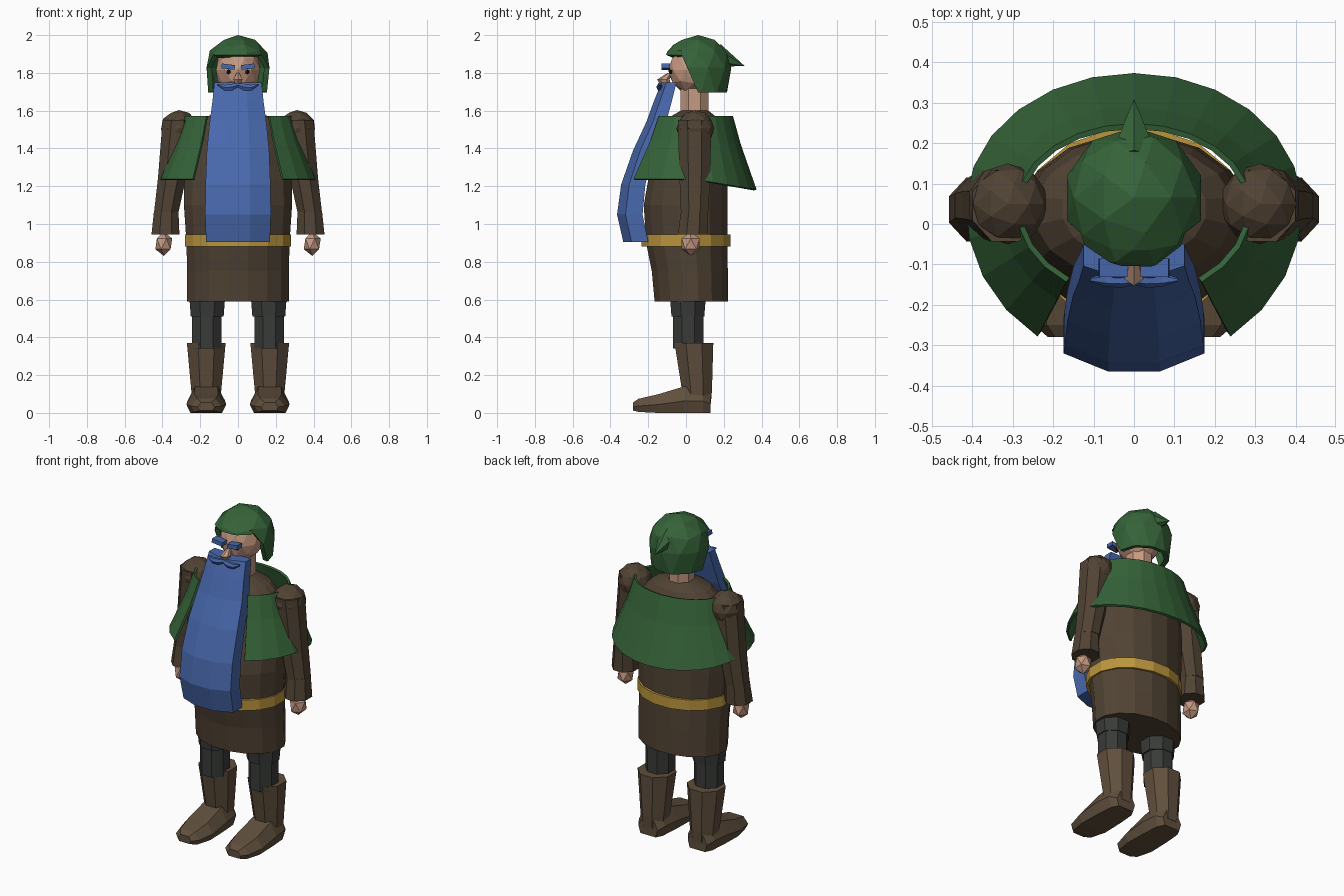
import bpy, bmesh, math
from mathutils import Vector, Matrix

if "Cube" in bpy.data.objects:
    bpy.data.objects.remove(bpy.data.objects["Cube"])


def colour(name, r, g, b):
    m = bpy.data.materials.new(name)
    m.diffuse_color = (r, g, b, 1)
    m.use_nodes = True
    m.node_tree.nodes["Principled BSDF"].inputs["Base Color"].default_value = m.diffuse_color
    return m


GREEN = colour("hood green", 0.036, 0.125, 0.04)
BROWN = colour("tunic brown", 0.082, 0.056, 0.034)
BOOT = colour("boot leather", 0.115, 0.078, 0.046)
SKIN = colour("skin", 0.56, 0.32, 0.22)
BLUE = colour("beard blue", 0.065, 0.14, 0.42)
GOLD = colour("belt gold", 0.50, 0.30, 0.045)
GREY = colour("trouser grey", 0.04, 0.043, 0.04)
DARK = colour("eye dark", 0.01, 0.01, 0.01)


def finish(bm, name, mat):
    bmesh.ops.recalc_face_normals(bm, faces=bm.faces[:])
    me = bpy.data.meshes.new(name)
    bm.to_mesh(me)
    bm.free()
    me.materials.append(mat)
    ob = bpy.data.objects.new(name, me)
    bpy.context.collection.objects.link(ob)
    return ob


def loft(name, rings, mat, closed=True, caps=True):
    """Skin a list of point rings."""
    bm = bmesh.new()
    rows = [[bm.verts.new(p) for p in r] for r in rings]
    n = len(rows[0])
    for a, b in zip(rows, rows[1:]):
        for i in range(n if closed else n - 1):
            j = (i + 1) % n
            bm.faces.new((a[i], a[j], b[j], b[i]))
    if caps:
        bm.faces.new(rows[0])
        bm.faces.new(rows[-1])
    return finish(bm, name, mat)


def ring(x, y, z, rx, ry, n=8):
    """Horizontal ellipse with flat sides facing the axes."""
    return [(x + rx * math.cos(t), y + ry * math.sin(t), z)
            for t in [(i + 0.5) * math.tau / n for i in range(n)]]


def ball(name, c, r, mat, sub=2):
    bm = bmesh.new()
    bmesh.ops.create_icosphere(bm, subdivisions=sub, radius=1,
                               matrix=Matrix.Translation(c) @ Matrix.Diagonal((*r, 1)))
    return finish(bm, name, mat)


def solidify(ob, t, offset=-1):
    m = ob.modifiers.new("thickness", 'SOLIDIFY')
    m.thickness, m.offset = t, offset


# Tunic: height, half width, front y, back y
tunic = [(.59, .275, -.17, .225), (.75, .275, -.185, .225), (.90, .278, -.215, .225),
         (1.10, .292, -.228, .225), (1.23, .29, -.205, .225), (1.40, .27, -.165, .22),
         (1.50, .25, -.14, .20), (1.565, .18, -.09, .165), (1.60, .08, -.03, .12)]
loft("tunic", [ring(0, (f + b) / 2, z, w, (b - f) / 2, 16) for z, w, f, b in tunic], BROWN)
loft("belt", [ring(0, 0, z, .287, .24, 16) for z in (.88, .945)], GOLD)

# Shoulder cape, open at the front
rows = []
for z, zb, f in [(1.57, 1.57, 0), (1.44, 1.42, .33), (1.235, 1.18, 1)]:
    row = []
    for i in range(-10, 11):
        a = math.radians(14.5 * i)
        c, s = math.cos(a), math.sin(a)
        r0, r1 = (.20, .325) if c > 0 else (.22, .385)
        k = max(c, 0)
        row.append(((.285 + .125 * f) * s, .042 + (r0 + (r1 - r0) * f) * c, z + (zb - z) * k))
    rows.append(row)
cape = loft("shoulder_cape", rows, GREEN, closed=False, caps=False)
solidify(cape, .014, 0)

# Neck and head
loft("neck", [ring(0, .045, z, .075, .08) for z in (1.56, 1.63, 1.75)], SKIN)
ball("head", (0, .04, 1.815), (.122, .135, .13), SKIN)
nose = [(1.80, -.085, .008, .012), (1.765, -.12, .027, .033), (1.74, -.11, .018, .03)]
loft("nose", [ring(0, y, z, a, b, 6) for z, y, a, b in nose], SKIN)

# Hood: stretched ball with the face opening and the base cut away
HC = Vector((0, .065, 1.828))
bm = bmesh.new()
bmesh.ops.create_icosphere(bm, subdivisions=2, radius=.175)
for v in bm.verts:
    v.co.z *= 1.9 if v.co.z < 0 else .985
    v.co += HC
edge_co, edge_no = Vector((0, -.03, 1.91)), Vector((0, -.17, -.075)).normalized()


def cut(co, no, clear=False):
    geom = bm.verts[:] + bm.edges[:] + bm.faces[:]
    bmesh.ops.bisect_plane(bm, geom=geom, plane_co=co, plane_no=no, clear_inner=clear)


cut(Vector((0, 0, 1.697)), Vector((0, 0, 1)), True)
cut(Vector((0, 0, 1.895)), Vector((0, 0, 1)))
cut(edge_co, edge_no)
gone = [f for f in bm.faces if f.calc_center_median().z < 1.895
        and (f.calc_center_median() - edge_co).dot(edge_no) > 0]
bmesh.ops.delete(bm, geom=gone, context='FACES')
for v in bm.verts:  # brow of the hood pulled forward
    if v.co.y < -.03:
        v.co.y -= .018
solidify(finish(bm, "hood", GREEN), .028)

# Drooping point at the back of the hood
bm = bmesh.new()
d = Vector((0, .15, -.055))
bmesh.ops.create_cone(bm, cap_ends=True, segments=6, radius1=.065, radius2=0, depth=d.length,
                      matrix=Matrix.Translation(Vector((0, .16, 1.892)) + d / 2)
                      @ d.to_track_quat('Z', 'Y').to_matrix().to_4x4())
finish(bm, "hood_point", GREEN)

# Beard: height, front y, back y, half width
beard = [(1.75, -.13, -.05, .125), (1.65, -.17, -.075, .135), (1.54, -.21, -.105, .15),
         (1.39, -.28, -.165, .165), (1.21, -.343, -.215, .172), (1.05, -.365, -.23, .174),
         (.905, -.332, -.2, .169)]
loft("beard", [[(-w, b, z), (-w, f + (b - f) * .33, z), (-w * .37, f, z),
                (w * .37, f, z), (w, f + (b - f) * .33, z), (w, b, z)]
               for z, f, b, w in beard], BLUE)

# Foot sections: y, half width, sole height, top height
foot = [(.13, .065, 0, .10), (.09, .09, 0, .14), (-.01, .10, 0, .14), (-.15, .105, 0, .098),
        (-.25, .08, .005, .075), (-.28, .045, .012, .055)]

for s, side in ((-1, "left"), (1, "right")):
    # Face details
    ball(side + "_eye", (s * .05, -.082, 1.805), (.013, .01, .013), DARK, 1)
    bm = bmesh.new()
    bmesh.ops.create_cube(bm, size=1, matrix=Matrix.Translation((s * .052, -.108, 1.833))
                          @ Matrix.Rotation(-s * .12, 4, 'Y') @ Matrix.Diagonal((.07, .046, .025, 1)))
    finish(bm, side + "_eyebrow", BLUE)
    tash = [(0, 1.735, .012), (.03, 1.725, .02), (.07, 1.722, .017), (.108, 1.738, .005)]
    loft(side + "_moustache", [[(s * x, -.138 + r * q, z + r * p) for p, q, _ in ring(0, 0, 0, 1, 1, 6)]
                               for x, z, r in tash], BLUE)

    # Arm, cuff and hand
    ball(side + "_shoulder", (s * .312, .05, 1.505), (.1, .1, .098), BROWN)
    arm = [(.318, .045, 1.55, .088), (.35, .047, 1.24, .08), (.38, .045, 1.06, .07)]
    loft(side + "_sleeve", [ring(s * x, y, z, r, r + .008) for x, y, z, r in arm], BROWN)
    cuff = [(.38, .044, 1.07, .07), (.384, .036, .945, .08)]
    loft(side + "_cuff", [ring(s * x, y, z, r, r + .006) for x, y, z, r in cuff], BROWN)
    ball(side + "_hand", (s * .393, .025, .895), (.05, .056, .064), SKIN, 1)

    # Leg and boot
    loft(side + "_thigh", [ring(s * .163, .01, z, r, r) for z, r in ((.64, .105), (.51, .094))], GREY)
    loft(side + "_shin", [ring(s * .165, .012, z, .085, .088) for z in (.52, .34)], GREY)
    loft(side + "_boot_shaft", [ring(s * .168, y, z, r, r) for y, z, r in
                                ((.042, .37, .111), (.058, .12, .086), (.058, .05, .08))], BOOT)
    loft(side + "_boot_foot", [[(s * .168 + w * u, y, b + (t - b) * v) for u, v in
                                ((-.8, 0), (.8, 0), (1, .45), (.6, 1), (-.6, 1), (-1, .45))]
                               for y, w, b, t in foot], BOOT)
